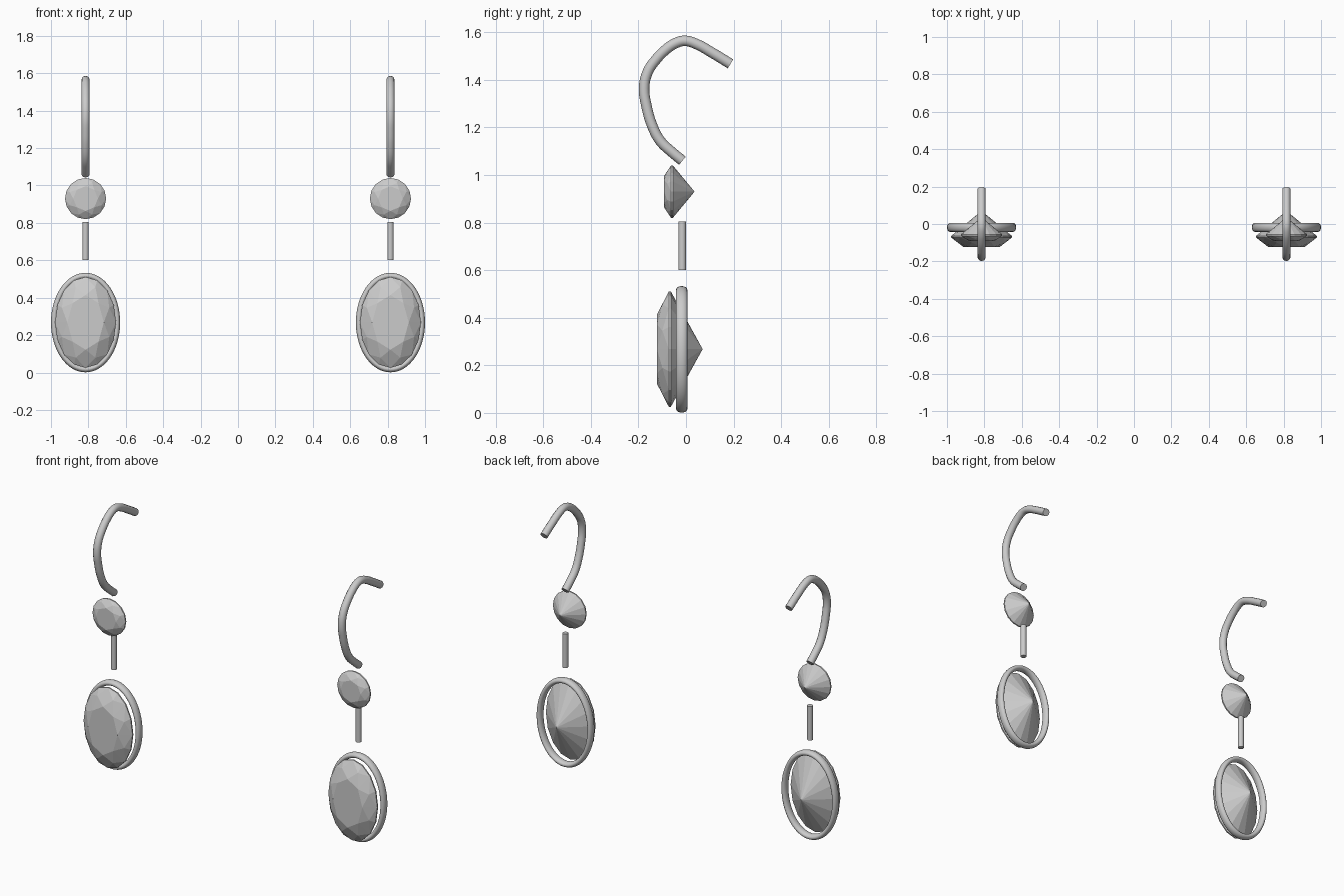
import bpy, bmesh
from math import sin, cos, pi, radians

if "Cube" in bpy.data.objects:
    bpy.data.objects.remove(bpy.data.objects["Cube"])

X = 0.815  # distance of each earring from the centre line


def add_object(name, bm, loc, smooth=False):
    bmesh.ops.recalc_face_normals(bm, faces=bm.faces)
    me = bpy.data.meshes.new(name)
    bm.to_mesh(me)
    bm.free()
    for p in me.polygons:
        p.use_smooth = smooth
    if smooth:
        me.set_sharp_from_angle(angle=radians(40))
    ob = bpy.data.objects.new(name, me)
    ob.location = loc
    bpy.context.collection.objects.link(ob)
    return ob


def gem(name, loc, rx, rz, table_y, girdle_y, culet_y):
    """Brilliant cut: table, crown kites, thin girdle and a pointed back."""
    bm = bmesh.new()

    def ring(n, f, y, phase=0.0):
        return [bm.verts.new((rx * f * cos(2 * pi * (i + phase) / n), y,
                              rz * f * sin(2 * pi * (i + phase) / n))) for i in range(n)]
    table = ring(8, 0.6, table_y)
    crown = ring(8, 0.84, girdle_y + (table_y - girdle_y) * 0.55, 0.5)
    girdle = ring(16, 1.0, girdle_y)
    back = ring(16, 1.0, girdle_y + 0.008)
    culet = bm.verts.new((0, culet_y, 0))
    bm.faces.new(table)
    for i in range(8):
        j = (i + 1) % 8
        g = [girdle[(2 * i + k) % 16] for k in range(3)]
        bm.faces.new((table[i], table[j], crown[i]))
        bm.faces.new((table[i], crown[i], g[0]))
        bm.faces.new((table[j], g[2], crown[i]))
        bm.faces.new((crown[i], g[1], g[0]))
        bm.faces.new((crown[i], g[2], g[1]))
    for i in range(16):
        j = (i + 1) % 16
        bm.faces.new((girdle[i], girdle[j], back[j], back[i]))
        bm.faces.new((back[i], back[j], culet))
    return add_object(name, bm, loc)


def oval_frame(name, loc, a, b, r_in, r_y, n=64, m=16):
    """Oval ring swept in the xz plane."""
    bm = bmesh.new()
    rows = []
    for i in range(n):
        u = 2 * pi * i / n
        rows.append([bm.verts.new(((a + r_in * cos(2 * pi * k / m)) * cos(u),
                                   r_y * sin(2 * pi * k / m),
                                   (b + r_in * cos(2 * pi * k / m)) * sin(u))) for k in range(m)])
    for i in range(n):
        p, q = rows[i], rows[(i + 1) % n]
        for k in range(m):
            bm.faces.new((p[k], q[k], q[(k + 1) % m], p[(k + 1) % m]))
    return add_object(name, bm, loc, True)


def rod(name, loc, r, h):
    bm = bmesh.new()
    bmesh.ops.create_cone(bm, cap_ends=True, segments=24, radius1=r, radius2=r, depth=h)
    return add_object(name, bm, loc, True)


# Ear hook centre line in (y, z)
HOOK = [(-0.015, 1.06), (-0.06, 1.097), (-0.108, 1.143), (-0.143, 1.21), (-0.166, 1.29),
        (-0.176, 1.365), (-0.161, 1.433), (-0.127, 1.484), (-0.085, 1.527), (-0.042, 1.555),
        (-0.003, 1.564), (0.045, 1.55), (0.11, 1.514), (0.187, 1.467)]


def hook(name, x):
    cu = bpy.data.curves.new(name, 'CURVE')
    cu.dimensions = '3D'
    cu.bevel_depth = 0.022
    cu.bevel_resolution = 4
    cu.use_fill_caps = True
    sp = cu.splines.new('BEZIER')
    sp.resolution_u = 4
    sp.bezier_points.add(len(HOOK) - 1)
    for bp, (y, z) in zip(sp.bezier_points, HOOK):
        bp.co = (0, y, z)
        bp.handle_left_type = bp.handle_right_type = 'AUTO'
    ob = bpy.data.objects.new(name, cu)
    ob.location.x = x
    bpy.context.collection.objects.link(ob)


# Two matching earrings
for side, s in (("left", -1), ("right", 1)):
    x = s * X
    gem(side + "_drop_gem", (x, 0, 0.268), 0.163, 0.243, -0.122, -0.072, 0.07)
    oval_frame(side + "_oval_frame", (x, -0.018, 0.267), 0.169, 0.25, 0.016, 0.024)
    rod(side + "_link_rod", (x, -0.016, 0.703), 0.0165, 0.204)
    gem(side + "_round_gem", (x, 0, 0.93), 0.11, 0.11, -0.092, -0.063, 0.036)
    hook(side + "_ear_hook", x)
